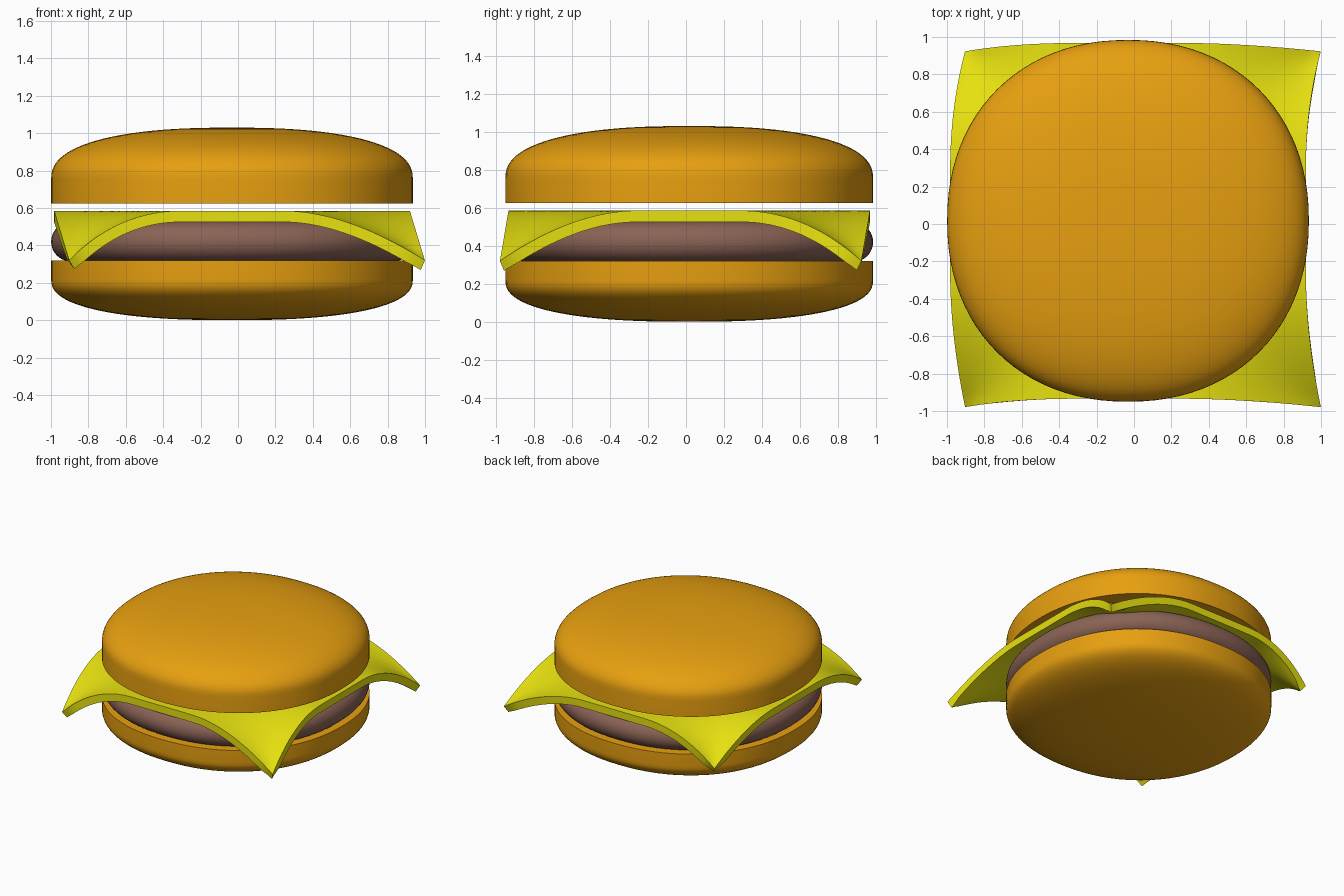
import bpy
import bmesh
from math import sin, cos, pi, copysign, hypot, radians

cube = bpy.data.objects.get("Cube")
if cube:
    bpy.data.objects.remove(cube, do_unlink=True)

CENTRE = (-0.032, 0.017)
RADIUS = 0.967
SEGMENTS = 96


def make_material(name, colour):
    mat = bpy.data.materials.new(name)
    mat.use_nodes = True
    mat.diffuse_color = (*colour, 1)
    mat.node_tree.nodes["Principled BSDF"].inputs["Base Color"].default_value = (*colour, 1)
    return mat


def add_object(name, bm, mat):
    bmesh.ops.recalc_face_normals(bm, faces=bm.faces)
    mesh = bpy.data.meshes.new(name)
    bm.to_mesh(mesh)
    bm.free()
    mesh.materials.append(mat)
    obj = bpy.data.objects.new(name, mesh)
    obj.location = (*CENTRE, 0)
    bpy.context.collection.objects.link(obj)
    return obj


def smooth(obj):
    bpy.ops.object.select_all(action="DESELECT")
    obj.select_set(True)
    bpy.context.view_layer.objects.active = obj
    for mod in list(obj.modifiers):
        bpy.ops.object.modifier_apply(modifier=mod.name)
    bpy.ops.object.shade_smooth_by_angle(angle=radians(40))


def rounded_square(t, power=2.16):
    """Point on a slightly squared unit circle."""
    return [copysign(abs(f) ** (2 / power), f) for f in (cos(t), sin(t))]


def loft(name, profile, mat):
    """Stack slightly squared rings along a (radius, height) profile and cap the ends."""
    bm = bmesh.new()
    outline = [rounded_square(2 * pi * i / SEGMENTS) for i in range(SEGMENTS)]
    rings = [[bm.verts.new((x * r, y * r, z)) for x, y in outline] for r, z in profile]
    for low, high in zip(rings, rings[1:]):
        for i in range(SEGMENTS):
            j = (i + 1) % SEGMENTS
            bm.faces.new((low[i], low[j], high[j], high[i]))
    bm.faces.new(rings[0])
    bm.faces.new(rings[-1])
    smooth(add_object(name, bm, mat))


def bun_profile(flat_z, crown_z, wall=0.32, power=2.4, steps=24):
    """Straight wall from the cut face, then a soft dome to the crown."""
    points = [(RADIUS, flat_z)]
    for i in range(steps):
        a = pi / 2 * i / steps
        r = cos(a) ** (2 / power)
        h = wall + (1 - wall) * sin(a) ** (2 / power)
        points.append((RADIUS * r, flat_z + (crown_z - flat_z) * h))
    return points


bread = make_material("toasted bread", (0.80, 0.35, 0.005))
meat = make_material("cooked meat", (0.255, 0.124, 0.091))
cheddar = make_material("yellow cheese", (0.80, 0.75, 0.005))

# Buns
loft("bottom_bun", bun_profile(0.32, 0.0), bread)
loft("top_bun", bun_profile(0.625, 1.03), bread)

# Patty with a fully rounded rim
rim, middle = 0.105, 0.42
loft("patty", [(RADIUS - rim + rim * cos(a), middle + rim * sin(a))
               for a in (pi * (i / 20 - 0.5) for i in range(21))], meat)

# Cheese slice, its four corners drooping with a soft falloff
HALF, REACH = 0.951, 0.68
bm = bmesh.new()
bmesh.ops.create_grid(bm, x_segments=64, y_segments=64, size=HALF)
for v in bm.verts:
    distance = hypot(HALF - abs(v.co.x), HALF - abs(v.co.y))
    droop = max(0, 1 - distance / REACH) ** 2
    v.co.x += 0.08 * droop
    v.co.y -= 0.045 * droop
    v.co.z = 0.585 - 0.265 * droop
cheese = add_object("cheese_slice", bm, cheddar)
if cheese.data.polygons[0].normal.z < 0:
    cheese.data.flip_normals()
thickness = cheese.modifiers.new("thickness", "SOLIDIFY")
thickness.thickness = 0.06
thickness.offset = -1
smooth(cheese)
